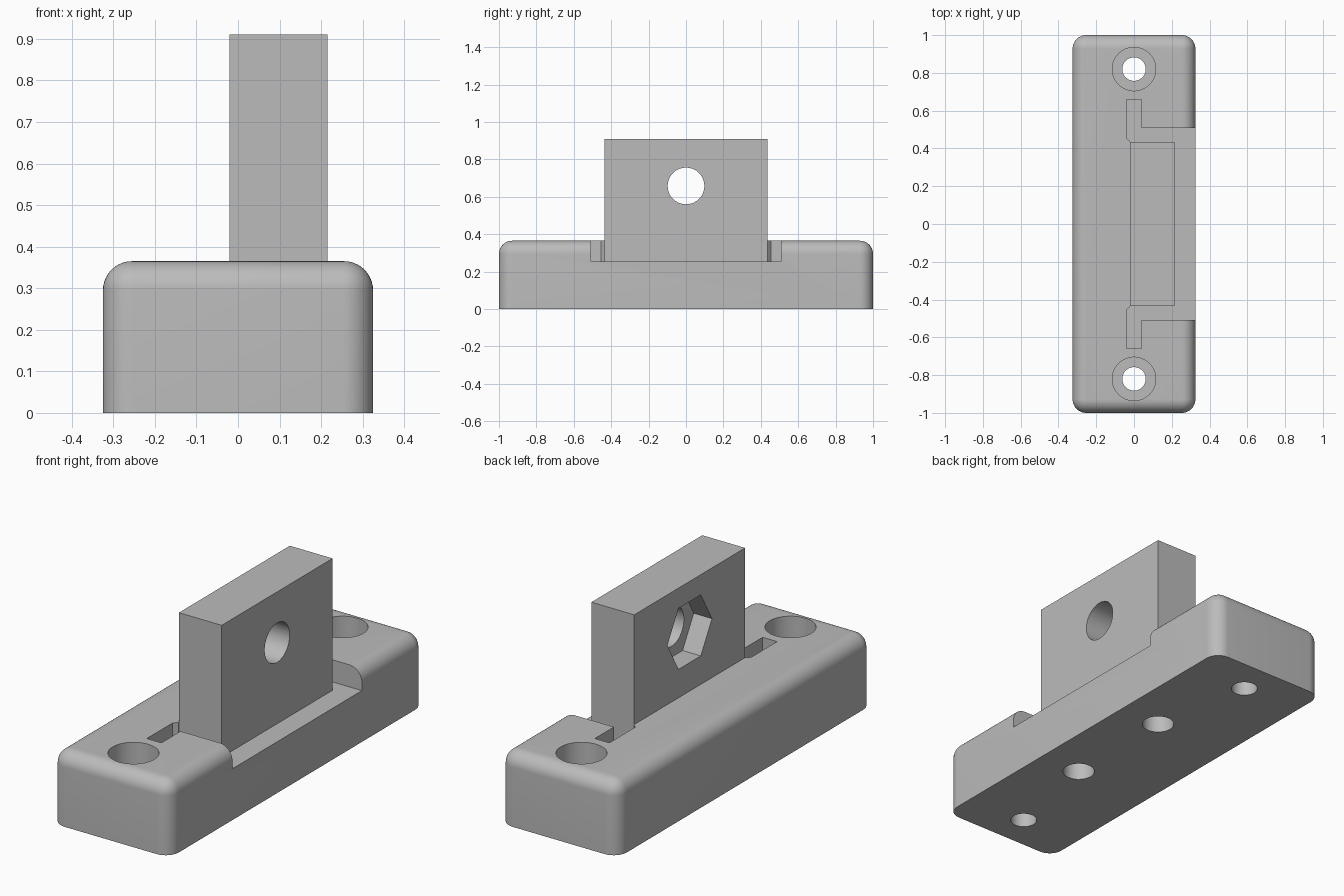
import bpy, bmesh, math
from mathutils import Matrix, Vector

if "Cube" in bpy.data.objects:
    bpy.data.objects.remove(bpy.data.objects["Cube"])

grey = bpy.data.materials.new("plain grey")
grey.diffuse_color = (0.5, 0.5, 0.5, 1)
grey.use_nodes = True
grey.node_tree.nodes["Principled BSDF"].inputs["Base Color"].default_value = grey.diffuse_color


def make_object(name, bm):
    bmesh.ops.recalc_face_normals(bm, faces=bm.faces[:])
    mesh = bpy.data.meshes.new(name)
    bm.to_mesh(mesh)
    bm.free()
    mesh.materials.append(grey)
    obj = bpy.data.objects.new(name, mesh)
    bpy.context.collection.objects.link(obj)
    return obj


def loft(name, rings):
    """Solid through a stack of equal-length point rings."""
    bm = bmesh.new()
    loops = [[bm.verts.new(p) for p in ring] for ring in rings]
    n = len(loops[0])
    for a, b in zip(loops, loops[1:]):
        for i in range(n):
            j = (i + 1) % n
            bm.faces.new((a[i], a[j], b[j], b[i]))
    bm.faces.new(loops[0][::-1])
    bm.faces.new(loops[-1])
    return make_object(name, bm)


def prism(name, outline, z0, z1):
    return loft(name, [[(x, y, z) for x, y in outline] for z in (z0, z1)])


def cylinder(name, center, radius, depth, sides=64, axis="Z"):
    bm = bmesh.new()
    turn = Matrix.Rotation(math.pi / 2, 4, "Y") if axis == "X" else Matrix()
    bmesh.ops.create_cone(bm, cap_ends=True, segments=sides, radius1=radius,
                          radius2=radius, depth=depth,
                          matrix=Matrix.Translation(Vector(center)) @ turn)
    return make_object(name, bm)


def cut(target, cutter):
    cutter.hide_render = True
    mod = target.modifiers.new("cut", "BOOLEAN")
    mod.operation = "DIFFERENCE"
    mod.solver = "EXACT"
    mod.object = cutter
    bpy.context.view_layer.objects.active = target
    bpy.ops.object.modifier_apply(modifier=mod.name)
    bpy.data.objects.remove(cutter)


def shade(obj):
    bpy.ops.object.select_all(action="DESELECT")
    obj.select_set(True)
    bpy.context.view_layer.objects.active = obj
    bpy.ops.object.shade_smooth_by_angle(angle=math.radians(30))


# Base block: rounded corners and a rounded top rim
HX, HY, TOP, R, RIM, SEG = 0.325, 1.0, 0.365, 0.072, 0.07, 10


def rounded_ring(inset, z):
    r = R - inset
    ring = []
    for k, (sx, sy) in enumerate(((1, 1), (-1, 1), (-1, -1), (1, -1))):
        for i in range(SEG + 1):
            a = math.pi / 2 * (k + i / SEG)
            ring.append((sx * (HX - R) + r * math.cos(a),
                         sy * (HY - R) + r * math.sin(a), z))
    return ring


rings = [rounded_ring(0, 0)]
for i in range(SEG + 1):
    a = math.pi / 2 * i / SEG
    rings.append(rounded_ring(RIM * (1 - math.cos(a)), TOP - RIM + RIM * math.sin(a)))
base = loft("base", rings)

# Open pocket for the upright, with a narrow slot at each end
FLOOR = 0.255
half = [(0.5, 0.508), (0.04, 0.508), (0.04, 0.658), (-0.04, 0.658),
        (-0.04, 0.455), (-0.02, 0.437)]
cut(base, prism("pocket_cutter", half + [(x, -y) for x, y in reversed(half)], FLOOR, 0.6))

# Counterbored mounting holes and the screw holes under the upright
for s in (-1, 1):
    cut(base, cylinder("mount_cutter", (0, s * 0.82, 0.2), 0.062, 1))
    cut(base, cylinder("counterbore_cutter", (0, s * 0.82, 0.46), 0.115, 0.6))
    cut(base, cylinder("screw_cutter", (0.0975, s * 0.295, 0.1), 0.075, 0.6))
shade(base)

# Upright plate with a cross hole and a hexagonal nut recess on its back
X0, X1, PY, HOLE_Z = -0.02, 0.215, 0.435, 0.658
plate = prism("upright_plate", [(X0, -PY), (X1, -PY), (X1, PY), (X0, PY)], FLOOR, 0.91)
cut(plate, cylinder("cross_hole_cutter", (0.1, 0, HOLE_Z), 0.098, 1, axis="X"))

nut = [(0.175 * math.cos(math.pi / 3 * i), HOLE_Z + 0.175 * math.sin(math.pi / 3 * i))
       for i in range(6)]
cut(plate, loft("nut_cutter", [[(x, y, z) for y, z in nut] for x in (X0 - 0.2, X0 + 0.1)]))
shade(plate)
